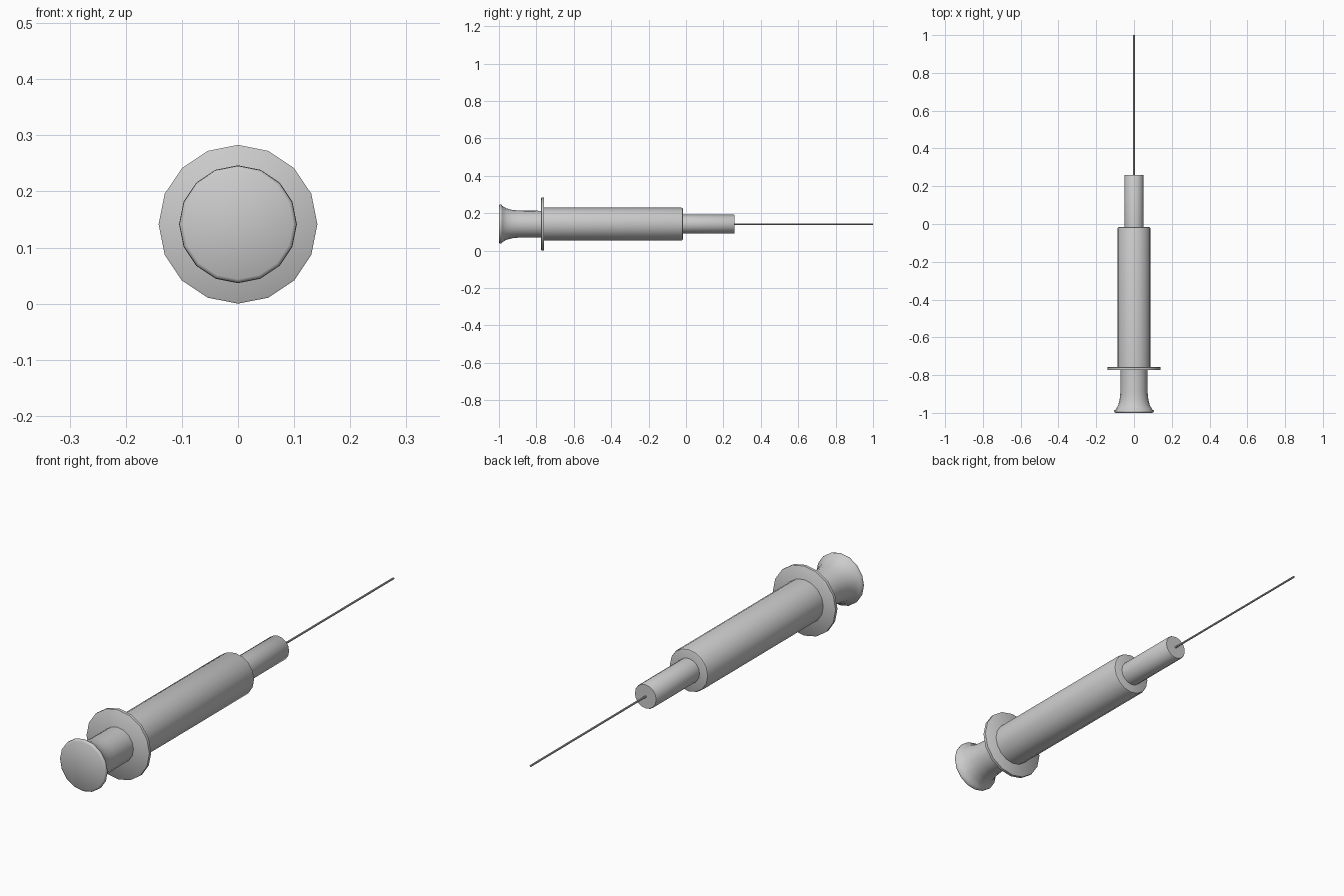
import bpy, math

if "Cube" in bpy.data.objects:
    bpy.data.objects.remove(bpy.data.objects["Cube"])

SIDES = 16
AXIS_Z = 0.1415


def lathe(name, profile, sides=SIDES, angle=40):
    """Revolve (y, radius) points round the long axis and close both ends."""
    verts, faces = [], []
    for y, r in profile:
        for i in range(sides):
            a = 2 * math.pi * i / sides
            verts.append((r * math.cos(a), y, r * math.sin(a)))
    for k in range(len(profile) - 1):
        for i in range(sides):
            j = (i + 1) % sides
            a, b = k * sides, (k + 1) * sides
            faces.append((a + i, b + i, b + j, a + j))
    last = (len(profile) - 1) * sides
    faces.append(tuple(range(sides)))
    faces.append(tuple(last + i for i in reversed(range(sides))))
    mesh = bpy.data.meshes.new(name)
    mesh.from_pydata(verts, [], faces)
    mesh.update()
    obj = bpy.data.objects.new(name, mesh)
    obj.location.z = AXIS_Z
    bpy.context.collection.objects.link(obj)
    bpy.ops.object.select_all(action='DESELECT')
    obj.select_set(True)
    bpy.context.view_layer.objects.active = obj
    bpy.ops.object.shade_smooth_by_angle(angle=math.radians(angle))
    return obj


# plunger with flared thumb rest
lathe("plunger", [(-1.0, 0.098), (-0.996, 0.104), (-0.988, 0.105),
                  (-0.982, 0.097), (-0.96, 0.084), (-0.93, 0.076),
                  (-0.89, 0.072), (-0.74, 0.071)], angle=60)

# finger flange
lathe("finger_flange", [(-0.774, 0.139), (-0.772, 0.1415),
                        (-0.760, 0.1415), (-0.758, 0.139)])

# barrel with softened front edge
lathe("barrel", [(-0.765, 0.0875), (-0.024, 0.0875),
                 (-0.018, 0.085), (-0.016, 0.080)])

# nozzle
lathe("nozzle", [(-0.03, 0.05), (0.257, 0.05), (0.26, 0.048)])

# needle
lathe("needle", [(0.25, 0.004), (1.0, 0.004)], sides=8)
